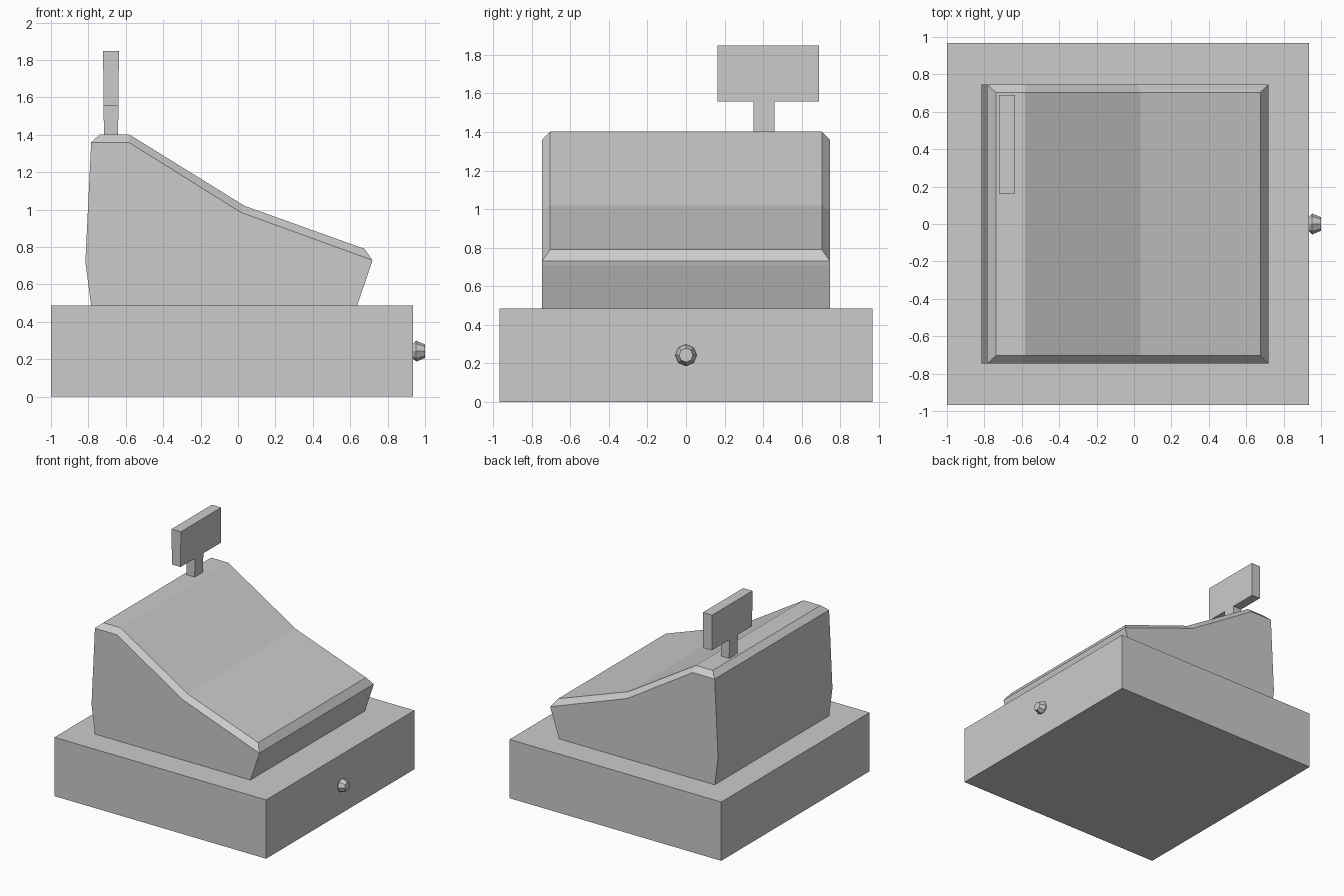
import bpy, bmesh, math
from mathutils import Matrix

if "Cube" in bpy.data.objects:
    bpy.data.objects.remove(bpy.data.objects["Cube"])


def finish(name, bm):
    bmesh.ops.recalc_face_normals(bm, faces=bm.faces)
    mesh = bpy.data.meshes.new(name)
    bm.to_mesh(mesh)
    bm.free()
    obj = bpy.data.objects.new(name, mesh)
    bpy.context.collection.objects.link(obj)
    return obj


def box(name, x, y, z):
    bm = bmesh.new()
    bmesh.ops.create_cube(bm, size=1)
    for v in bm.verts:
        v.co = [(r[0] + r[1]) / 2 + c * (r[1] - r[0]) for r, c in zip((x, y, z), v.co)]
    return finish(name, bm)


# Cash drawer base
box("drawer_base", (-1, 0.935), (-0.968, 0.968), (0, 0.486))

# Sloped body: side profile (x, z), with a chamfered rim around the top surface
rim = [(-0.785, 1.36), (-0.585, 1.36), (0.015, 0.985), (0.718, 0.73)]
lower = [(0.713, 0.71), (0.637, 0.486), (-0.785, 0.486), (-0.816, 0.72)]
top = [(-0.738, 1.402), (-0.582, 1.402), (0.035, 1.02), (0.677, 0.79)]
bm = bmesh.new()
outer = [[bm.verts.new((x, y, z)) for x, z in rim + lower] for y in (-0.747, 0.747)]
inner = [[bm.verts.new((x, y, z)) for x, z in top] for y in (-0.704, 0.704)]
for side, edge in zip(outer, inner):
    bm.faces.new(side)
    for i in range(3):
        bm.faces.new((side[i], side[i + 1], edge[i + 1], edge[i]))
for i in range(3):
    bm.faces.new((inner[0][i], inner[0][i + 1], inner[1][i + 1], inner[1][i]))
for i in (0, 3):
    bm.faces.new((outer[0][i], outer[1][i], inner[1][i], inner[0][i]))
for i in range(3, 8):
    j = (i + 1) % 8
    bm.faces.new((outer[0][i], outer[0][j], outer[1][j], outer[1][i]))
finish("register_body", bm)

# Customer display: T-shaped plate on a post, slightly thicker at the top
outline = [(0.35, 1.40), (0.46, 1.40), (0.46, 1.557), (0.689, 1.557),
           (0.689, 1.849), (0.163, 1.849), (0.163, 1.557), (0.35, 1.557)]
bm = bmesh.new()
faces = []
for s in (-1, 1):
    ring = [bm.verts.new((-0.679 + s * (0.038 + 0.01 * (z - 1.4)), y, z)) for y, z in outline]
    faces.append(ring)
    bm.faces.new(ring)
for i in range(8):
    j = (i + 1) % 8
    bm.faces.new((faces[0][i], faces[0][j], faces[1][j], faces[1][i]))
finish("customer_display", bm)

# Drawer knob: octagonal, flaring then tapering outward
bm = bmesh.new()
rings = []
for x, r in ((0.932, 0.036), (0.953, 0.056), (1.0, 0.036)):
    rings.append([bm.verts.new((x, r * math.cos(a), 0.243 + r * math.sin(a)))
                  for a in (math.tau * k / 8 for k in range(8))])
for a, b in zip(rings, rings[1:]):
    for i in range(8):
        j = (i + 1) % 8
        bm.faces.new((a[i], a[j], b[j], b[i]))
bm.faces.new(rings[0])
bm.faces.new(rings[-1])
finish("drawer_knob", bm)
